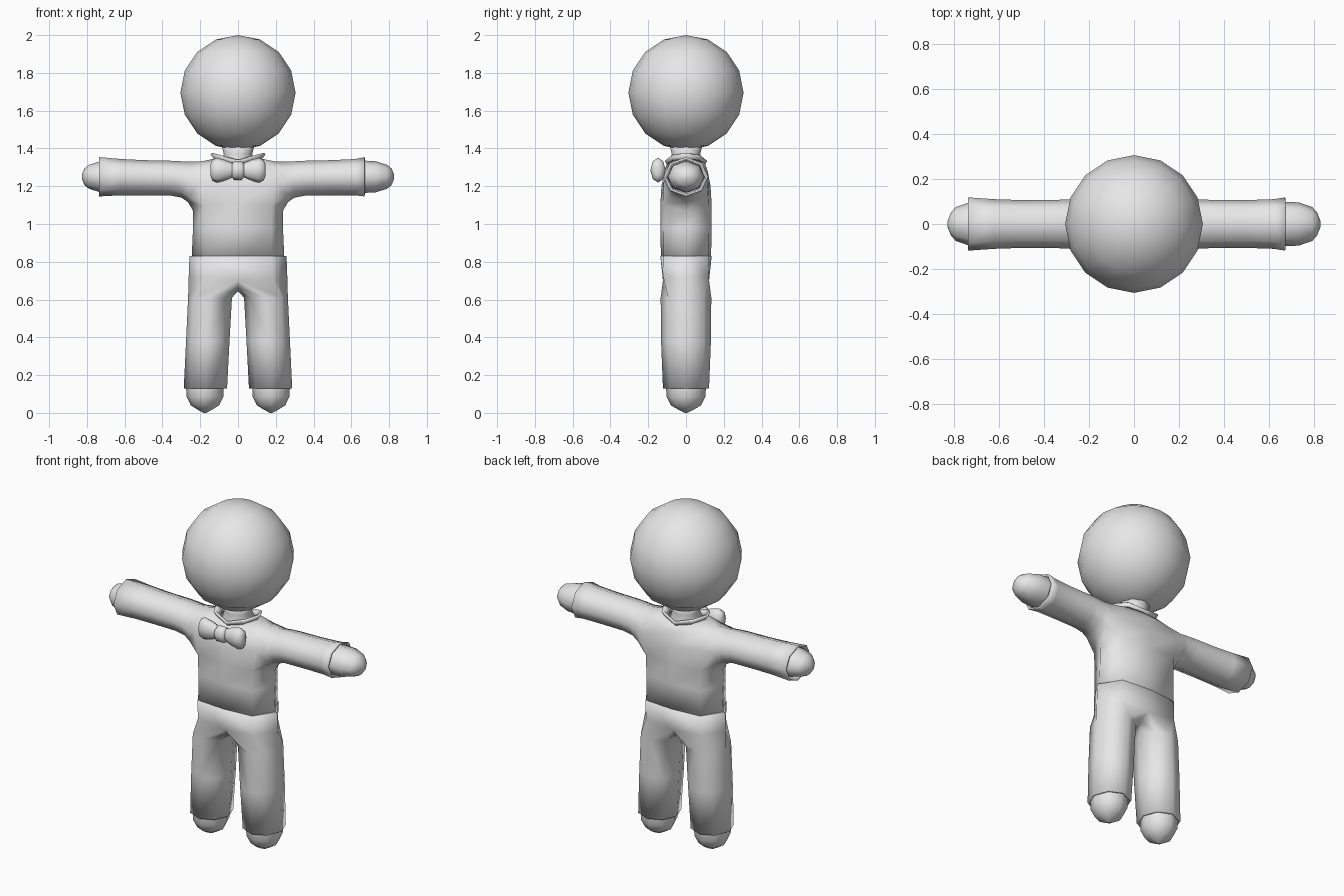
import bpy, bmesh, math
from mathutils import Vector

if "Cube" in bpy.data.objects:
    bpy.data.objects.remove(bpy.data.objects["Cube"])

grey = bpy.data.materials.new("plain_grey")
grey.diffuse_color = (0.8, 0.8, 0.8, 1)
grey.use_nodes = True
grey.node_tree.nodes["Principled BSDF"].inputs["Base Color"].default_value = grey.diffuse_color
OCT = [(math.cos(k * math.pi / 4), math.sin(k * math.pi / 4)) for k in range(8)]


def finish(name, bm, thickness=0.0):
    bmesh.ops.delete(bm, geom=[v for v in bm.verts if not v.link_faces], context='VERTS')
    bmesh.ops.recalc_face_normals(bm, faces=bm.faces)
    for f in bm.faces:
        f.smooth = True
    me = bpy.data.meshes.new(name)
    bm.to_mesh(me)
    bm.free()
    me.materials.append(grey)
    ob = bpy.data.objects.new(name, me)
    bpy.context.collection.objects.link(ob)
    if thickness:
        mod = ob.modifiers.new("hem", 'SOLIDIFY')
        mod.thickness = thickness
        mod.offset = -1
    return ob


def ring_x(bm, x, hy, hz, y=0.0, z=1.25):
    return [bm.verts.new((x, y + hy * c, z + hz * s)) for c, s in OCT]


def ring_z(bm, z, hx, hy, x=0.0, side=1):
    return [bm.verts.new((side * (x + hx * c), hy * s, z)) for c, s in OCT]


def bridge(bm, a, b, skip=()):
    for k in range(8):
        if k not in skip:
            j = (k + 1) % 8
            bm.faces.new((a[k], a[j], b[j], b[k]))


def chain(bm, rings, caps=False):
    for a, b in zip(rings, rings[1:]):
        bridge(bm, a, b)
    if caps:
        bm.faces.new(rings[0])
        bm.faces.new(rings[-1])


def torso_ring(bm, side, corner, front):
    """Eight points; side, corner and front are (x, y, z) of one quarter."""
    (sx, _, sz), (cx, cy, cz), (_, fy, fz) = side, corner, front
    pts = [(sx, 0, sz), (cx, cy, cz), (0, fy, fz), (-cx, cy, cz),
           (-sx, 0, sz), (-cx, -cy, cz), (0, -fy, fz), (cx, -cy, cz)]
    return [bm.verts.new(p) for p in pts]


# Head
bm = bmesh.new()
bmesh.ops.create_uvsphere(bm, u_segments=16, v_segments=8, radius=0.305)
bmesh.ops.translate(bm, verts=bm.verts, vec=Vector((0, 0, 1.695)))
finish("head", bm)

# Neck
bm = bmesh.new()
chain(bm, [ring_z(bm, z, r, r) for z, r in
           ((1.25, 0.1), (1.33, 0.088), (1.37, 0.075), (1.42, 0.088))], True)
finish("neck", bm)

# Shirt: torso rings with an opening on each side for the sleeves
bm = bmesh.new()
rows = [torso_ring(bm, *r) for r in (
    ((0.246, 0, 0.80), (0.178, 0.118, 0.80), (0, 0.132, 0.80)),
    ((0.238, 0, 0.98), (0.175, 0.120, 0.98), (0, 0.136, 0.98)),
    ((0.238, 0, 1.07), (0.180, 0.120, 1.10), (0, 0.136, 1.10)),
    ((0.250, 0, 1.22), (0.200, 0.118, 1.22), (0, 0.130, 1.20)),
    ((0.200, 0, 1.33), (0.180, 0.080, 1.31), (0, 0.115, 1.28)),
    ((0.115, 0, 1.348), (0.085, 0.070, 1.34), (0, 0.098, 1.325)))]
for i in range(5):
    bridge(bm, rows[i], rows[i + 1], skip=(7, 0, 3, 4) if i in (2, 3) else ())
low, mid, top = rows[2:5]
for s, out, back, front, cuff in ((1, 0, 1, 7, 0.67), (-1, 4, 3, 5, 0.735)):
    hole = [mid[back], top[back], top[out], top[front],
            mid[front], low[front], low[out], low[back]]
    sleeve = [ring_x(bm, s * x, hy, hz, z=z) for x, hy, hz, z in (
        (0.265, 0.112, 0.107, 1.223), (0.30, 0.108, 0.096, 1.236),
        (0.36, 0.107, 0.092, 1.243), (0.50, 0.106, 0.093, 1.245),
        (0.62, 0.110, 0.096, 1.248), (cuff, 0.118, 0.104, 1.25))]
    chain(bm, [hole] + sleeve)
finish("shirt", bm, 0.01)

# Trousers: waist rings split into two legs by a row of crotch points
bm = bmesh.new()
waist = torso_ring(bm, (0.257, 0, 0.83), (0.180, 0.121, 0.83), (0, 0.136, 0.83))
hip = torso_ring(bm, (0.261, 0, 0.72), (0.180, 0.120, 0.72), (0, 0.122, 0.70))
bridge(bm, waist, hip)
crotch = [bm.verts.new(p) for p in ((0, 0.07, 0.66), (0, 0, 0.645), (0, -0.07, 0.66))]
for s, out, back, front in ((1, 0, 1, 7), (-1, 4, 3, 5)):
    loop = [hip[out], hip[back], hip[2]] + crotch + [hip[6], hip[front]]
    leg = [ring_z(bm, z, hx, hy, x, s) for z, x, hx, hy in (
        (0.61, 0.148, 0.116, 0.134), (0.38, 0.160, 0.115, 0.132),
        (0.13, 0.1725, 0.1145, 0.122))]
    chain(bm, [loop] + leg)
finish("trousers", bm, 0.01)

# Hands and feet
for s, label in ((1, "right"), (-1, "left")):
    bm = bmesh.new()
    chain(bm, [ring_x(bm, s * x, hy, hz) for x, hy, hz in (
        (0.50, 0.08, 0.075), (0.66, 0.098, 0.086), (0.73, 0.096, 0.082),
        (0.79, 0.075, 0.063), (0.812, 0.05, 0.045), (0.827, 0.012, 0.012))], True)
    finish(label + "_hand", bm)
    bm = bmesh.new()
    chain(bm, [ring_z(bm, z, h, h * 1.06, 0.175, s) for z, h in (
        (0.30, 0.09), (0.14, 0.1), (0.085, 0.097), (0.04, 0.075),
        (0.015, 0.035), (0.0, 0.006))], True)
    finish(label + "_foot", bm)

# Collar: flared band, higher at the sides
bm = bmesh.new()
collar = []
for hx, hy, z, lift in ((0.105, 0.088, 1.315, 0.02), (0.137, 0.102, 1.34, 0.037)):
    ring = ring_z(bm, z, hx, hy)
    for v, (c, _) in zip(ring, OCT):
        v.co.z += lift * abs(c)
    collar.append(ring)
chain(bm, collar)
finish("collar", bm, 0.012)

# Bow tie: two flared wings and a knot
for s, label in ((1, "right"), (-1, "left")):
    bm = bmesh.new()
    chain(bm, [ring_x(bm, s * x, hy, hz, -0.148, 1.285) for x, hy, hz in (
        (0.01, 0.02, 0.032), (0.035, 0.026, 0.04), (0.07, 0.036, 0.055),
        (0.11, 0.04, 0.066), (0.135, 0.033, 0.056), (0.146, 0.014, 0.03))], True)
    finish(label + "_bow_wing", bm)
bm = bmesh.new()
chain(bm, [ring_x(bm, x, hy, hz, -0.152, 1.283) for x, hy, hz in (
    (-0.033, 0.026, 0.035), (-0.02, 0.037, 0.049),
    (0.02, 0.037, 0.049), (0.033, 0.026, 0.035))], True)
finish("bow_knot", bm)
